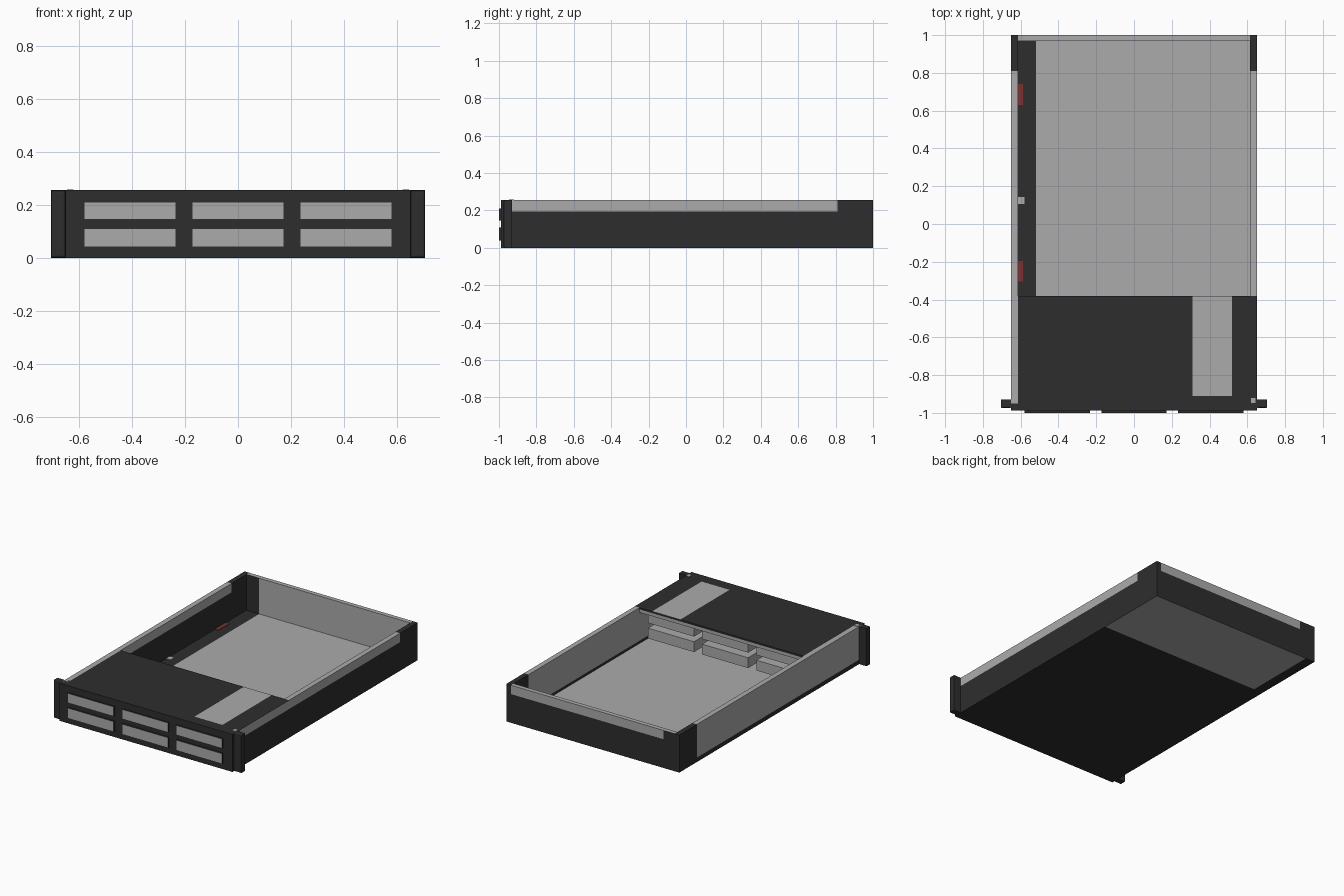
import bpy, bmesh
from mathutils import Vector

if "Cube" in bpy.data.objects:
    bpy.data.objects.remove(bpy.data.objects["Cube"])


def mat(name, rgb):
    m = bpy.data.materials.new(name)
    m.diffuse_color = (*rgb, 1)
    m.use_nodes = True
    m.node_tree.nodes["Principled BSDF"].inputs["Base Color"].default_value = m.diffuse_color
    return m


MATS = [mat("dark_grey", (0.027, 0.027, 0.027)),
        mat("light_grey", (0.41, 0.41, 0.41)),
        mat("dull_red", (0.2, 0.032, 0.032))]
DARK, LIGHT, RED = 0, 1, 2


def box(name, lo, hi, rule=DARK, cuts=(), bevel=0):
    """Box from lo to hi, sliced at (axis, value) cuts, coloured by rule(centre, normal)."""
    bm = bmesh.new()
    bmesh.ops.create_cube(bm, size=1)
    for v in bm.verts:
        v.co = Vector([lo[i] + (v.co[i] + 0.5) * (hi[i] - lo[i]) for i in range(3)])
    if bevel:
        edges = [e for e in bm.edges if all(v.co.y < hi[1] - 1e-4 for v in e.verts)]
        bmesh.ops.bevel(bm, geom=edges, offset=bevel, segments=2, profile=0.5, affect='EDGES')
    for axis, value in cuts:
        n = Vector((0, 0, 0))
        n[axis] = 1
        bmesh.ops.bisect_plane(bm, geom=bm.verts[:] + bm.edges[:] + bm.faces[:],
                               plane_co=n * value, plane_no=n)
    bm.normal_update()
    for f in bm.faces:
        f.material_index = rule if isinstance(rule, int) else int(
            rule(f.calc_center_median(), f.normal))
    me = bpy.data.meshes.new(name)
    bm.to_mesh(me)
    bm.free()
    for m in MATS:
        me.materials.append(m)
    ob = bpy.data.objects.new(name, me)
    bpy.context.collection.objects.link(ob)
    return ob


def underside(c):
    return c.y > 0.49 and c.x > -0.58


# Floor tray
def floor_rule(c, n):
    if n.z < -0.5:
        return underside(c)
    return c.x > -0.52 if n.z > 0.5 else DARK


box("floor", (-0.615, -0.95, 0), (0.615, 0.97, 0.012), floor_rule,
    [(0, -0.52), (0, -0.58), (1, 0.49)])


# Side walls: outward paint differs with the facing direction
def side_rule(c, n):
    if n.z < -0.5:
        return underside(c)
    if abs(n.y) > 0.5 or c.y > 0.81:
        return DARK
    if n.z > 0.5:
        return c.x < 0 or c.y > -0.38
    return c.z > 0.195 if n.x > 0.5 else c.z > 0.03


side_cuts = [(1, 0.81), (1, 0.49), (1, -0.38), (2, 0.195), (2, 0.03)]
box("left_wall", (-0.65, -0.95, 0), (-0.615, 1, 0.255), side_rule, side_cuts)
box("right_wall", (0.615, -0.95, 0), (0.65, 1, 0.255), side_rule, side_cuts)


# Rear wall
def rear_rule(c, n):
    if n.z < -0.5:
        return underside(c)
    if n.z > 0.5:
        return LIGHT
    if n.y > 0.5:
        return c.z > 0.195 and c.x > -0.53
    return c.x > -0.52


box("rear_wall", (-0.615, 0.97, 0), (0.615, 1, 0.255), rear_rule,
    [(0, -0.52), (0, -0.53), (0, -0.58), (2, 0.195)])


# Front cover plate with painted strip and folded rear lip
def cover_rule(c, n):
    return n.z > 0.5 and 0.31 < c.x < 0.52 and c.y > -0.91


box("front_cover", (-0.615, -0.95, 0.243), (0.615, -0.38, 0.255), cover_rule,
    [(0, 0.31), (0, 0.52), (1, -0.91)])
box("cover_lip", (-0.615, -0.392, 0.222), (0.615, -0.38, 0.243), LIGHT)

# Front panel
box("front_panel", (-0.65, -0.988, 0), (0.65, -0.95, 0.255))

# Drive modules running back from the front panel, three columns by two rows
for col, x in enumerate((-0.407, 0.0, 0.407)):
    for row, (z0, z1) in enumerate(((0.04, 0.11), (0.145, 0.21))):
        tag = f"{col + 1}_{row + 1}"
        box("drive_front_" + tag, (x - 0.173, -1, z0), (x + 0.173, -0.987, z1),
            lambda c, n: n.y < -0.5)
        box("drive_body_" + tag, (x - 0.173, -0.95, z0), (x + 0.173, -0.42, z1), LIGHT)

# Mounting ears with rounded fronts and a small light screw head on each
for side, s in (("left", -1), ("right", 1)):
    xs = sorted((s * 0.65, s * 0.705))
    box(side + "_ear", (xs[0], -0.975, 0), (xs[1], -0.93, 0.255), DARK, bevel=0.008)
    box(side + "_screw", (s * 0.632 - 0.012, -0.947, 0.255), (s * 0.632 + 0.012, -0.92, 0.258), LIGHT)

# Painted marks along the inner left edge of the floor
for i, y in enumerate((-0.25, 0.685)):
    box(f"red_mark_{i + 1}", (-0.615, y - 0.055, 0.012), (-0.587, y + 0.055, 0.015), RED)
box("light_mark", (-0.615, 0.107, 0.012), (-0.58, 0.143, 0.015), LIGHT)
